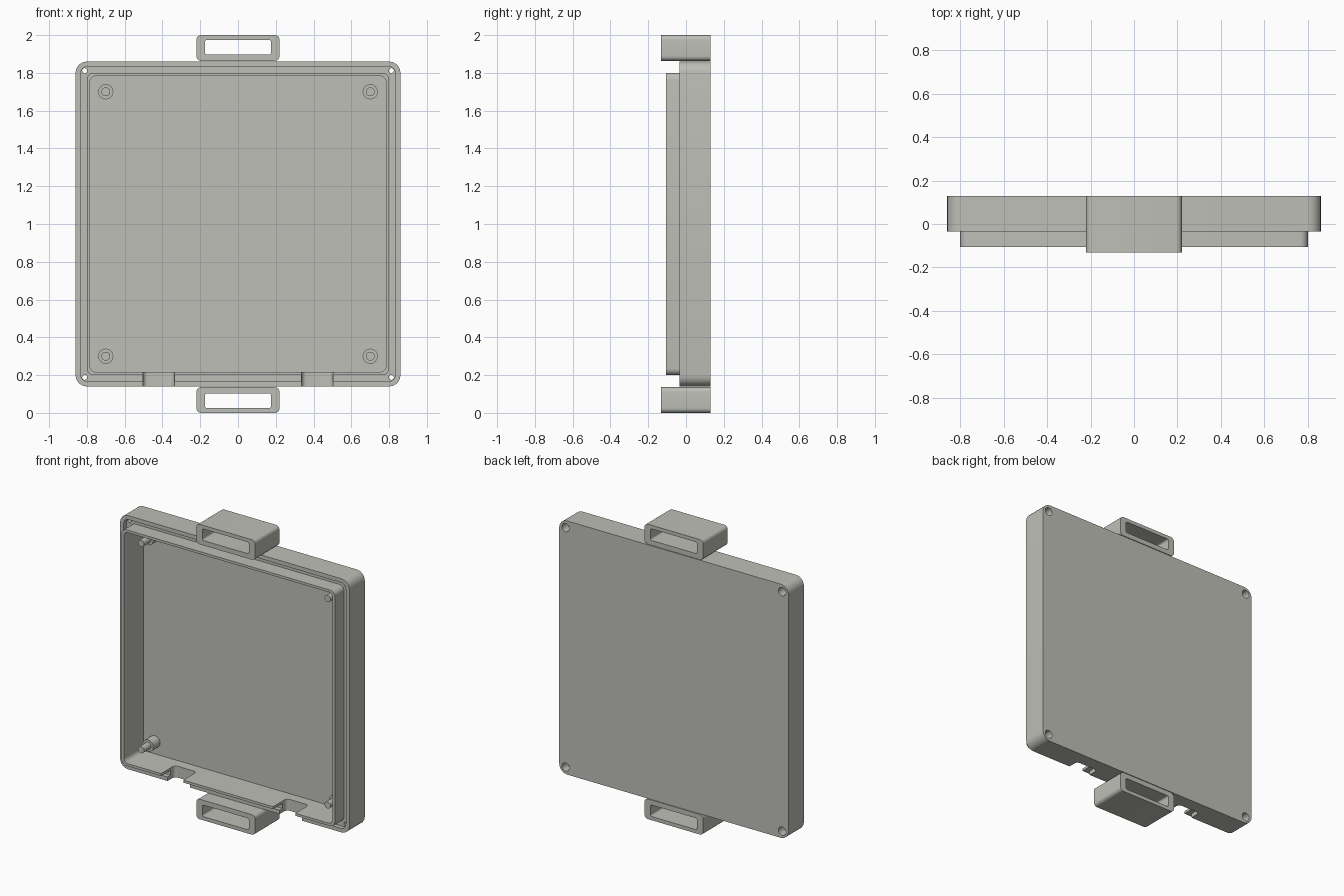
import bpy, bmesh, math
from mathutils import Vector, Matrix

if "Cube" in bpy.data.objects:
    bpy.data.objects.remove(bpy.data.objects["Cube"])

grey = bpy.data.materials.new("warm_grey")
grey.diffuse_color = (0.52, 0.52, 0.48, 1)
grey.use_nodes = True
grey.node_tree.nodes["Principled BSDF"].inputs["Base Color"].default_value = grey.diffuse_color


def ring(hx, hz, r, y, cx=0, cz=0, seg=6):
    """Rounded rectangle in the XZ plane at depth y."""
    pts = []
    for k, (sx, sz) in enumerate([(1, 1), (-1, 1), (-1, -1), (1, -1)]):
        for i in range(seg + 1):
            a = math.pi / 2 * (k + i / seg)
            pts.append(Vector((cx + sx * (hx - r) + r * math.cos(a), y,
                               cz + sz * (hz - r) + r * math.sin(a))))
    return pts


def circle(r, y, cx, cz, n=32):
    return [Vector((cx + r * math.cos(2 * math.pi * i / n), y,
                    cz + r * math.sin(2 * math.pi * i / n))) for i in range(n)]


def loft(name, rings, closed=False, matrix=None):
    """Skin a stack of rings; cap both ends, or join last ring to first."""
    bm = bmesh.new()
    loops = [[bm.verts.new(p) for p in rg] for rg in rings]
    pairs = list(zip(loops, loops[1:]))
    if closed:
        pairs.append((loops[-1], loops[0]))
    else:
        bm.faces.new(loops[0])
        bm.faces.new(loops[-1])
    for a, b in pairs:
        n = len(a)
        for i in range(n):
            j = (i + 1) % n
            bm.faces.new((a[i], a[j], b[j], b[i]))
    if matrix:
        bm.transform(matrix)
    bmesh.ops.recalc_face_normals(bm, faces=bm.faces)
    me = bpy.data.meshes.new(name)
    bm.to_mesh(me)
    bm.free()
    ob = bpy.data.objects.new(name, me)
    bpy.context.collection.objects.link(ob)
    me.materials.append(grey)
    return ob


def smooth(ob):
    bpy.ops.object.select_all(action='DESELECT')
    ob.select_set(True)
    bpy.context.view_layer.objects.active = ob
    bpy.ops.object.shade_smooth_by_angle(angle=math.radians(30))


# Tray: back plate, outer wall, seal groove, raised lip, inner floor
BACK, RIM, GROOVE, LIP, FLOOR = 0.13, -0.035, -0.005, -0.105, 0.108
profile = [(0.86, 0.06, BACK), (0.86, 0.06, RIM), (0.833, 0.035, RIM),
           (0.833, 0.035, GROOVE), (0.80, 0.035, GROOVE), (0.80, 0.035, LIP),
           (0.783, 0.03, LIP), (0.783, 0.03, FLOOR)]
tray = loft("tray", [ring(h, h, r, y, 0, 1) for h, r, y in profile])

# Cutters: stepped screw holes in the corners, cable notches in the bottom wall
cutters = []
for sx in (-1, 1):
    for sz in (-1, 1):
        x, z = 0.812 * sx, 1 + 0.812 * sz
        cutters.append(loft("screw_hole_cutter", [
            circle(0.013, -0.08, x, z), circle(0.013, 0.07, x, z),
            circle(0.028, 0.07, x, z), circle(0.028, 0.2, x, z)]))
    # rounded block turned so that its straight sides run along z
    cutters.append(loft("cable_notch_cutter", [
        ring(0.083, 0.17, 0.025, y, 0.42 * sx, 0.13) for y in (-0.1, 0.23)],
        matrix=Matrix(((1, 0, 0, 0), (0, 0, -1, 0), (0, 1, 0, 0), (0, 0, 0, 1)))))
for c in cutters:
    c.hide_render = True
    if c.name.startswith("cable"):
        # block spans y from -0.30 to 0.04 and z from 0.08 to 0.23
        c.data.transform(Matrix.Translation((0, 0, 0)))
        ys = [v.co.y for v in c.data.vertices]
        zs = [v.co.z for v in c.data.vertices]
        c.data.transform(Matrix.Translation((0, 0.04 - max(ys), 0.23 - max(zs))))
    mod = tray.modifiers.new("cut", 'BOOLEAN')
    mod.operation = 'DIFFERENCE'
    mod.solver = 'EXACT'
    mod.object = c
bpy.context.view_layer.objects.active = tray
for mod in list(tray.modifiers):
    bpy.ops.object.modifier_apply(modifier=mod.name)
for c in cutters:
    bpy.data.objects.remove(c, do_unlink=True)
smooth(tray)

# Strap loops above and below
for name, s in (("top_strap_loop", 1), ("bottom_strap_loop", -1)):
    cz = 1 + 0.932 * s
    hz = 1 + 0.936 * s
    smooth(loft(name, [
        ring(0.22, 0.068, 0.025, -0.132, 0, cz), ring(0.22, 0.068, 0.025, 0.13, 0, cz),
        ring(0.175, 0.039, 0.012, 0.13, 0, hz), ring(0.175, 0.039, 0.012, -0.132, 0, hz)],
        closed=True))

# Board standoffs with locating pins
for sx in (-1, 1):
    for sz in (-1, 1):
        x, z = 0.70 * sx, 1 + 0.70 * sz
        smooth(loft("standoff", [
            circle(0.04, FLOOR + 0.005, x, z), circle(0.04, 0.035, x, z),
            circle(0.023, 0.035, x, z), circle(0.023, -0.04, x, z)]))
